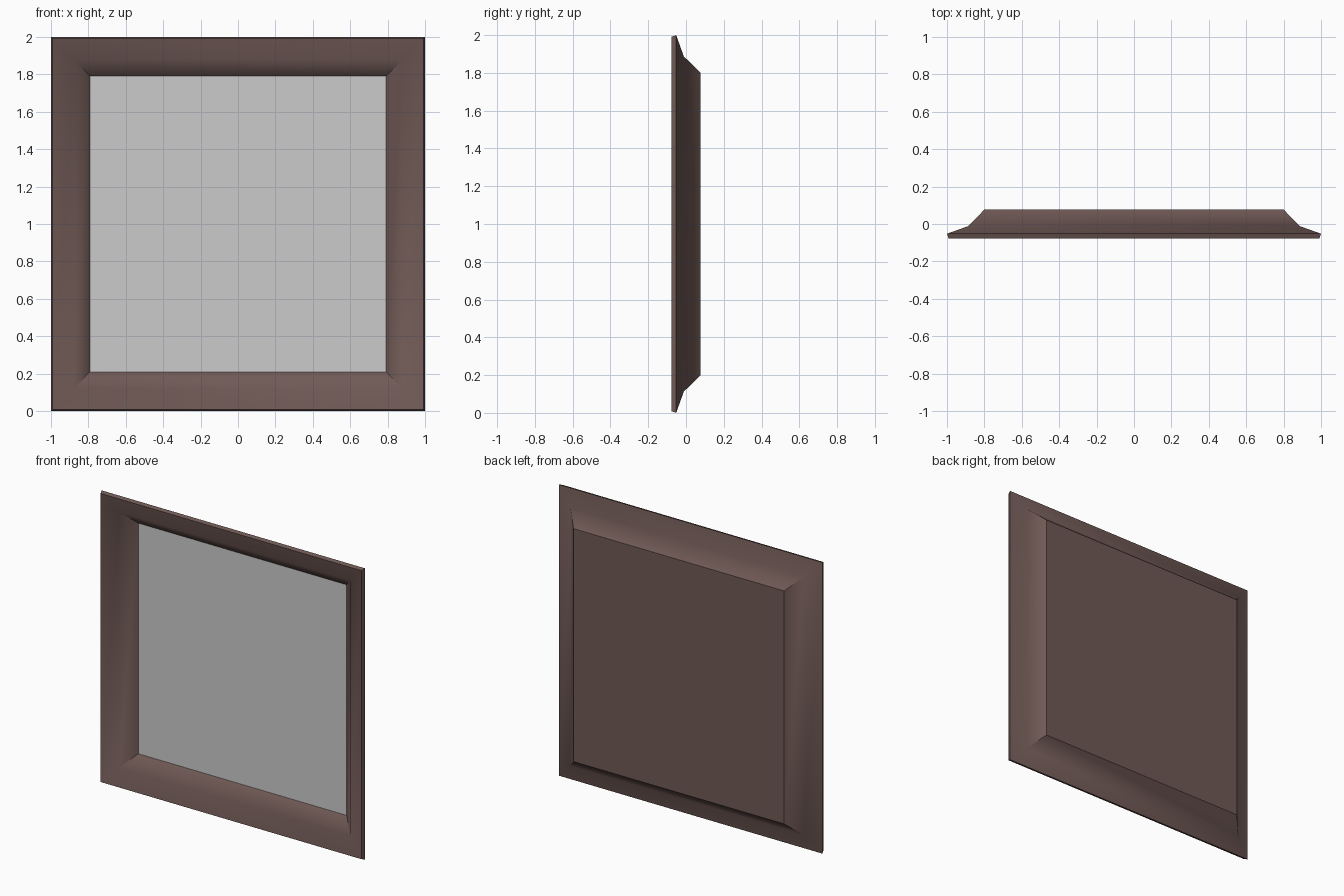
import bpy, bmesh, math

if "Cube" in bpy.data.objects:
    bpy.data.objects.remove(bpy.data.objects["Cube"])

def material(name, rgb):
    m = bpy.data.materials.new(name)
    m.diffuse_color = (*rgb, 1)
    m.use_nodes = True
    m.node_tree.nodes["Principled BSDF"].inputs["Base Color"].default_value = m.diffuse_color
    return m

def square_loft(name, rings, mat=None):
    """Skin square rings given as (half_size, y); cap the first and last."""
    bm = bmesh.new()
    loops = [[bm.verts.new((sx * h, y, 1 + sz * h))
              for sx, sz in ((-1, -1), (1, -1), (1, 1), (-1, 1))]
             for h, y in rings]
    for a, b in zip(loops, loops[1:]):
        for i in range(4):
            j = (i + 1) % 4
            bm.faces.new((a[i], a[j], b[j], b[i]))
    bm.faces.new(loops[0])
    if len(loops) > 1:
        bm.faces.new(loops[-1])
        bmesh.ops.recalc_face_normals(bm, faces=bm.faces)
    me = bpy.data.meshes.new(name)
    bm.to_mesh(me)
    bm.free()
    ob = bpy.data.objects.new(name, me)
    bpy.context.collection.objects.link(ob)
    if mat:
        me.materials.append(mat)
    return ob

# Dished frame: front recess, thin slanted rim, raised back
frame = square_loft("frame", [
    (0.79, 0.051), (0.877, -0.036), (0.991, -0.077),   # front side
    (1.0, -0.052), (0.888, -0.012), (0.80, 0.077),     # back side
], material("dark_wood", (0.16, 0.10, 0.09)))
bpy.context.view_layer.objects.active = frame
frame.select_set(True)
bpy.ops.object.shade_smooth_by_angle(angle=math.radians(30))

# Mirror pane lying on the recess floor
square_loft("mirror_pane", [(0.792, 0.049)])
